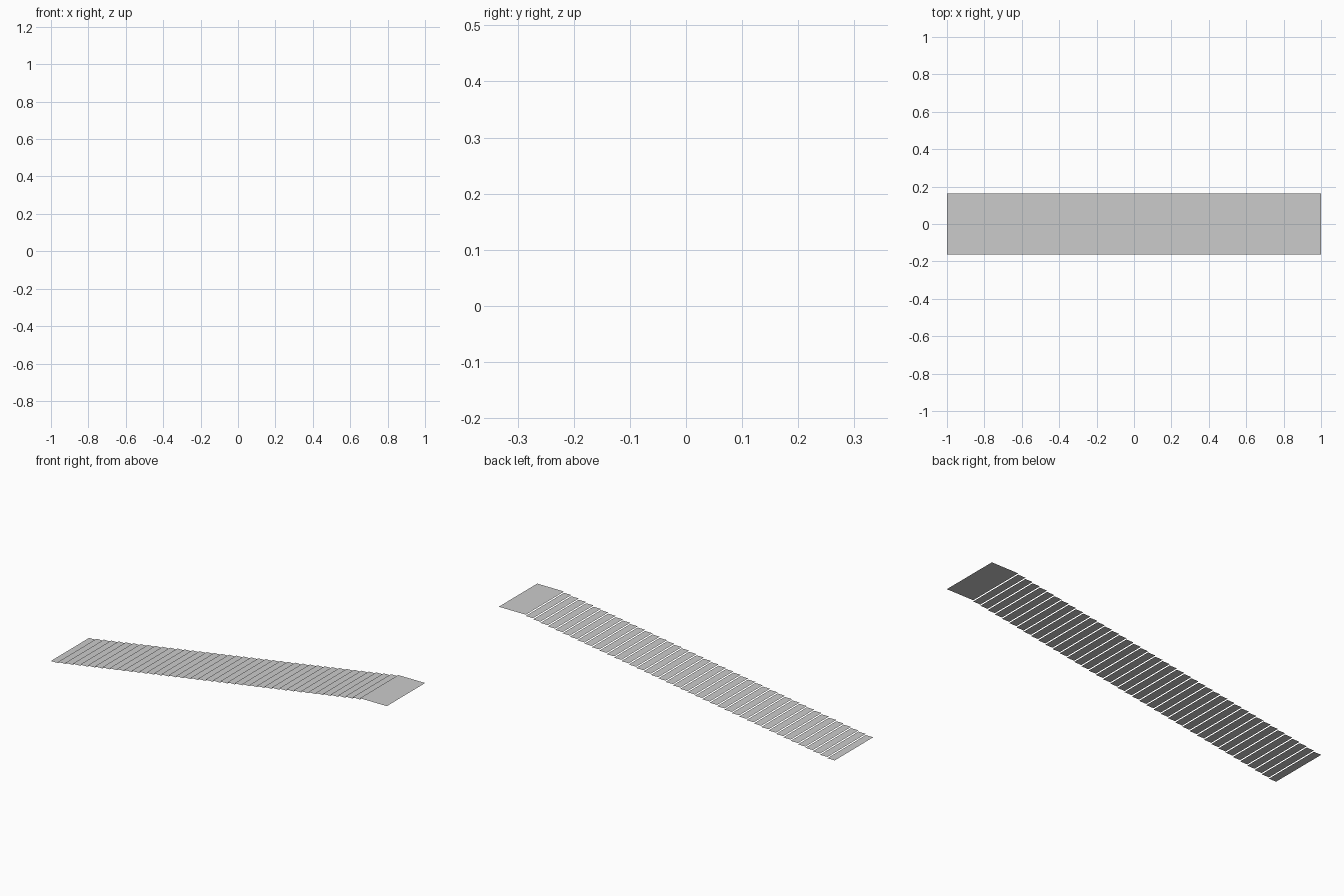
import bpy

if "Cube" in bpy.data.objects:
    bpy.data.objects.remove(bpy.data.objects["Cube"])

STEPS = 42            # thin open treads
TOP_Z = 0.292         # landing height
LANDING_X = 0.84      # where the landing begins
HALF_W = 0.163
RUN = (LANDING_X + 1) / STEPS
RISE = TOP_Z / STEPS


def sheet(name, x0, x1, z):
    """Flat rectangular sheet across the full stair width."""
    mesh = bpy.data.meshes.new(name)
    corners = [(x0, -HALF_W, z), (x1, -HALF_W, z), (x1, HALF_W, z), (x0, HALF_W, z)]
    mesh.from_pydata(corners, [], [(0, 1, 2, 3)])
    obj = bpy.data.objects.new(name, mesh)
    bpy.context.collection.objects.link(obj)
    return obj


# Treads: one sheet repeated up the slope, with open risers
treads = sheet("stair_treads", -1, -1 + RUN, 0)
array = treads.modifiers.new("flight", 'ARRAY')
array.count = STEPS
array.use_relative_offset = False
array.use_constant_offset = True
array.constant_offset_displace = (RUN, 0, RISE)

# Landing at the top of the flight
sheet("top_landing", LANDING_X, 1, TOP_Z)
